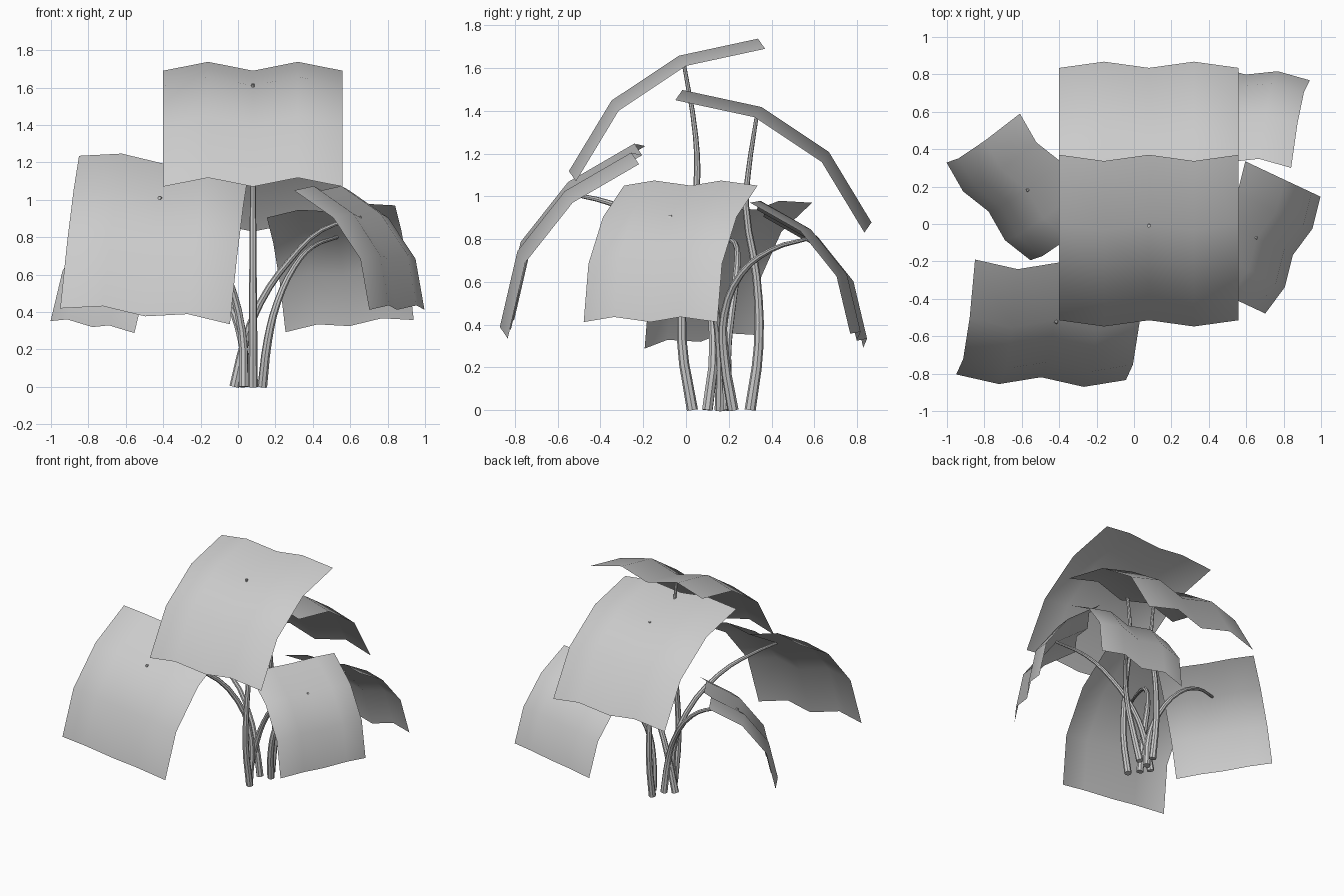
import bpy
import bmesh
from mathutils import Vector

cube = bpy.data.objects.get("Cube")
if cube:
    bpy.data.objects.remove(cube, do_unlink=True)

grey = bpy.data.materials.new("plain_grey")
grey.use_nodes = True
grey.diffuse_color = (0.6, 0.6, 0.6, 1)
grey.node_tree.nodes["Principled BSDF"].inputs["Base Color"].default_value = (0.6, 0.6, 0.6, 1)

# Shared leaf shape: (distance along, arch height) rows, and pleat height per column
ROWS = [(0, 0), (0.349, 0.147), (0.727, 0.156), (1.08, 0)]
PLEATS = [0, 0.058, 0, 0.058, 0]
WIDTH = 0.96


def finish(obj):
    obj.data.materials.append(grey)
    for poly in obj.data.polygons:
        poly.use_smooth = True


def leaf(name, corner, across, down, size):
    """Pleated arched sheet hung from its upper corner."""
    u, w = Vector(across).normalized(), Vector(down).normalized()
    n = w.cross(u).normalized()
    bm = bmesh.new()
    grid = []
    for along, arch in ROWS:
        grid.append([bm.verts.new(Vector(corner) + size * (
            u * WIDTH * i / 4 + w * along + n * (arch + pleat)))
            for i, pleat in enumerate(PLEATS)])
    for a, b in zip(grid, grid[1:]):
        for i in range(4):
            bm.faces.new((a[i], b[i], b[i + 1], a[i + 1]))
    mesh = bpy.data.meshes.new(name)
    bm.to_mesh(mesh)
    bm.free()
    obj = bpy.data.objects.new(name, mesh)
    bpy.context.collection.objects.link(obj)
    finish(obj)


def stem(name, points):
    """Tapered round stalk through the points, turned into a mesh."""
    curve = bpy.data.curves.new(name, "CURVE")
    curve.dimensions = "3D"
    curve.bevel_depth = 0.026
    curve.bevel_resolution = 2
    curve.resolution_u = 3
    curve.use_fill_caps = True
    spline = curve.splines.new("BEZIER")
    spline.bezier_points.add(len(points) - 1)
    for i, (p, co) in enumerate(zip(spline.bezier_points, points)):
        p.co = co
        p.handle_left_type = p.handle_right_type = "AUTO"
        p.radius = 1 - 0.65 * i / (len(points) - 1)
    obj = bpy.data.objects.new(name, curve)
    bpy.context.collection.objects.link(obj)
    bpy.ops.object.select_all(action="DESELECT")
    obj.select_set(True)
    bpy.context.view_layer.objects.active = obj
    bpy.ops.object.convert(target="MESH")
    finish(bpy.context.object)
    bpy.ops.object.shade_smooth_by_angle()


# Leaves
leaf("top_leaf", (-0.40, 0.37, 1.69), (1, 0, 0), (0, -0.885, -0.62), 1)
leaf("back_leaf", (0.56, -0.05, 1.45), (-1, 0, 0), (0, 0.885, -0.62), 1)
leaf("front_right_leaf", (-0.85, -0.19, 1.235), (0.91, -0.03, -0.085), (-0.10, -0.61, -0.81), 0.95)
leaf("left_leaf", (0.30, -0.29, 1.05), (0.295, 0.625, 0), (0.405, -0.19, -0.643), 0.72)
leaf("right_leaf", (-0.61, 0.59, 0.97), (0.455, -0.53, -0.065), (-0.39, -0.26, -0.615), 0.72)
leaf("back_left_leaf", (0.84, 0.30, 0.97), (-0.685, 0.061, -0.065), (0.10, 0.47, -0.615), 0.72)

# Stems
stem("top_stem", [(0.08, 0.03, 0), (0.08, -0.02, 0.33), (0.08, 0, 0.7),
                  (0.08, 0.05, 1.05), (0.08, 0.045, 1.28), (0.08, -0.01, 1.62)])
stem("back_stem", [(0.08, 0.3, 0), (0.08, 0.34, 0.3), (0.08, 0.33, 0.62),
                   (0.08, 0.28, 0.95), (0.08, 0.29, 1.1), (0.08, 0.33, 1.37)])
stem("front_right_stem", [(0.03, 0.1, 0), (0.02, 0.13, 0.3), (-0.06, 0.08, 0.6),
                          (-0.2, -0.12, 0.86), (-0.33, -0.36, 0.97), (-0.42, -0.53, 1.01)])
stem("left_stem", [(-0.02, 0.16, 0), (0.04, 0.16, 0.25), (0.12, 0.14, 0.45),
                   (0.28, 0.08, 0.68), (0.45, 0, 0.84), (0.66, -0.075, 0.905)])
stem("right_stem", [(0.05, 0.2, 0), (0.02, 0.19, 0.25), (-0.05, 0.21, 0.45),
                    (-0.22, 0.24, 0.68), (-0.4, 0.23, 0.78), (-0.575, 0.18, 0.8)])
stem("back_left_stem", [(0.13, 0.22, 0), (0.16, 0.18, 0.25), (0.21, 0.18, 0.45),
                        (0.3, 0.26, 0.64), (0.4, 0.4, 0.75), (0.53, 0.565, 0.8)])
